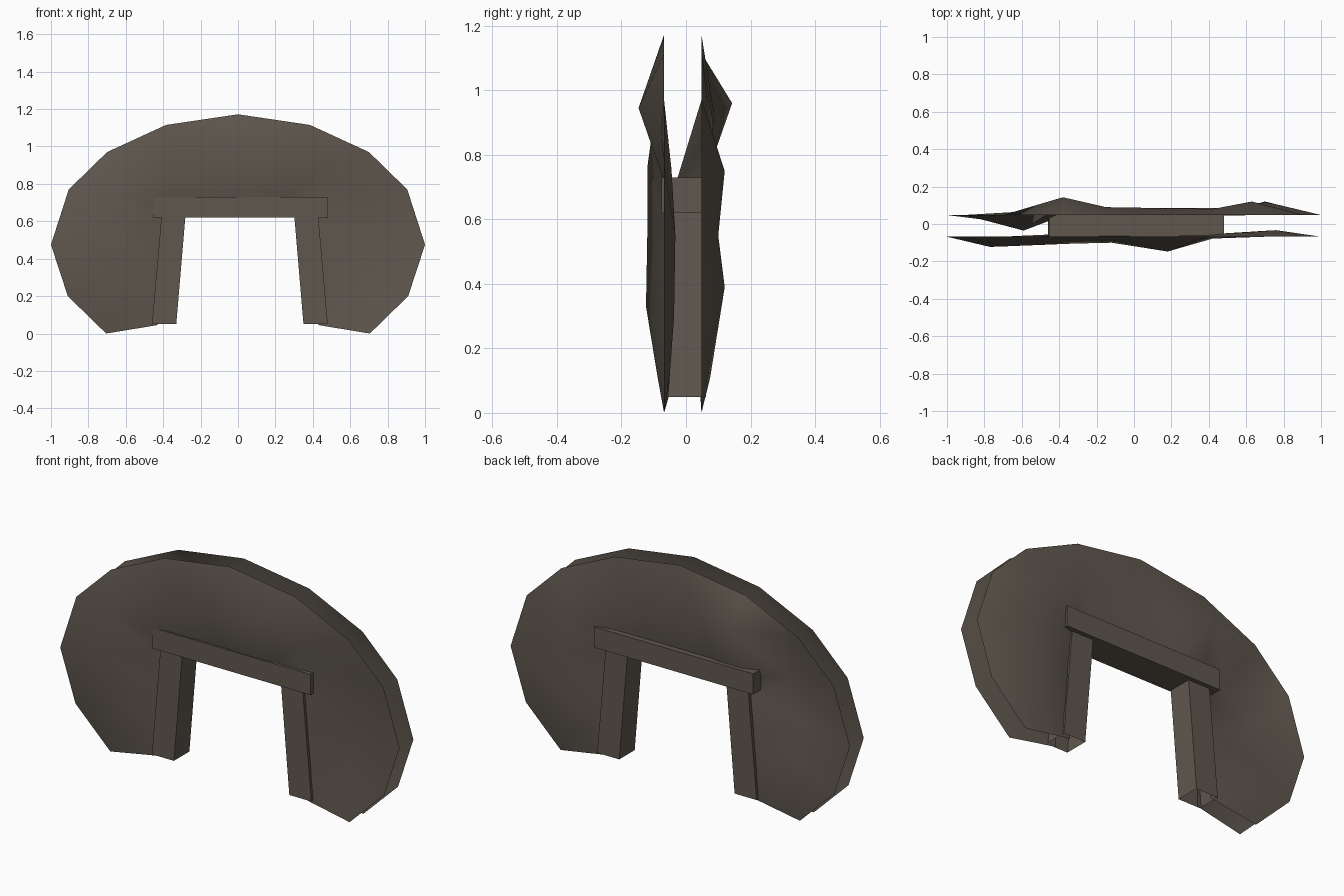
import bpy
import bmesh

cube = bpy.data.objects.get("Cube")
if cube:
    bpy.data.objects.remove(cube, do_unlink=True)

# One earthy brown for everything
earth = bpy.data.materials.new("earth_brown")
earth.use_nodes = True
colour = (0.115, 0.096, 0.076, 1)
earth.diffuse_color = colour
earth.node_tree.nodes["Principled BSDF"].inputs["Base Color"].default_value = colour


def finish(bm, name, smooth=False):
    mesh = bpy.data.meshes.new(name)
    bm.to_mesh(mesh)
    bm.free()
    mesh.materials.append(earth)
    for face in mesh.polygons:
        face.use_smooth = smooth
    obj = bpy.data.objects.new(name, mesh)
    bpy.context.collection.objects.link(obj)
    return obj


def prism(name, outline, front_y, back_y, open_bottom=False):
    """Extrude an x-z outline from front_y to back_y."""
    bm = bmesh.new()
    front = [bm.verts.new((x, front_y, z)) for x, z in outline]
    back = [bm.verts.new((x, back_y, z)) for x, z in outline]
    bm.faces.new(front)
    bm.faces.new(back[::-1])
    count = len(outline)
    for i in range(count):
        j = (i + 1) % count
        if open_bottom and i == 0:
            continue
        bm.faces.new((front[j], front[i], back[i], back[j]))
    bmesh.ops.recalc_face_normals(bm, faces=bm.faces)
    return finish(bm, name)


# Timber frame: two leaning posts and a lintel
for name, side, shift in (("right_post", -1, 0), ("left_post", 1, 0.02)):
    corners = [(0.46, 0.05), (0.33, 0.05), (0.28, 0.64), (0.408, 0.64)]
    prism(name, [(side * x + shift, z) for x, z in corners], -0.068, 0.062, True)
prism("lintel", [(-0.455, 0.62), (0.48, 0.62), (0.48, 0.73), (-0.455, 0.73)], -0.076, 0.085)


def mirrored(half):
    """Complete a half arch whose last point lies on the centre line."""
    return half + [(-x, z) for x, z in half[-2::-1]]


# Arch outlines shared by both earth banks
rim = mirrored([(-0.705, 0.0), (-0.91, 0.2), (-1, 0.475), (-0.905, 0.77),
                (-0.7, 0.97), (-0.385, 1.115), (0, 1.172)])
inner = mirrored([(-0.43, 0.045), (-0.43, 0.2), (-0.42, 0.4), (-0.4, 0.58),
                  (-0.38, 0.68), (-0.2, 0.68), (0, 0.68)])


def bank(name, rim_y, inner_y, bumps, facing):
    """Uneven arch sheet: rim, a staggered ring of bumps, inner edge."""
    bm = bmesh.new()
    outer_ring = [bm.verts.new((x, rim_y, z)) for x, z in rim]
    inner_ring = [bm.verts.new((x, inner_y, z)) for x, z in inner]
    middle = [bm.verts.new(point) for point in bumps]
    for i, m in enumerate(middle):
        bm.faces.new((outer_ring[i], m, outer_ring[i + 1]))
        bm.faces.new((inner_ring[i], inner_ring[i + 1], m))
        if i:
            # Span neighbouring bumps so ridges and valleys run along the arch
            bm.faces.new((outer_ring[i], middle[i - 1], m))
            bm.faces.new((inner_ring[i], m, middle[i - 1]))
    bm.faces.new((outer_ring[0], inner_ring[0], middle[0]))
    bm.faces.new((outer_ring[-1], middle[-1], inner_ring[-1]))
    # Point the surface outwards
    bm.normal_update()
    wrong = [f for f in bm.faces if f.normal.y * facing < 0]
    bmesh.ops.reverse_faces(bm, faces=wrong)
    return finish(bm, name, True)


bank("front_bank", -0.068, -0.055,
     [(-0.64, -0.088, 0.11), (-0.76, -0.124, 0.33), (-0.78, -0.12, 0.55),
      (-0.7, -0.12, 0.76), (-0.33, -0.105, 0.87), (-0.12, -0.1, 0.9),
      (0.18, -0.147, 0.945), (0.42, -0.078, 0.86), (0.6, -0.045, 0.755),
      (0.76, -0.033, 0.55), (0.69, -0.037, 0.3), (0.6, -0.05, 0.12)], -1)
bank("back_bank", 0.048, 0.045,
     [(-0.62, 0.065, 0.11), (-0.69, 0.045, 0.33), (-0.7, 0.01, 0.53),
      (-0.59, -0.035, 0.7), (-0.38, 0.143, 0.96), (-0.15, 0.09, 0.91),
      (0.15, 0.085, 0.9), (0.42, 0.08, 0.86), (0.63, 0.12, 0.75),
      (0.68, 0.1, 0.55), (0.7, 0.12, 0.39), (0.62, 0.075, 0.11)], 1)
